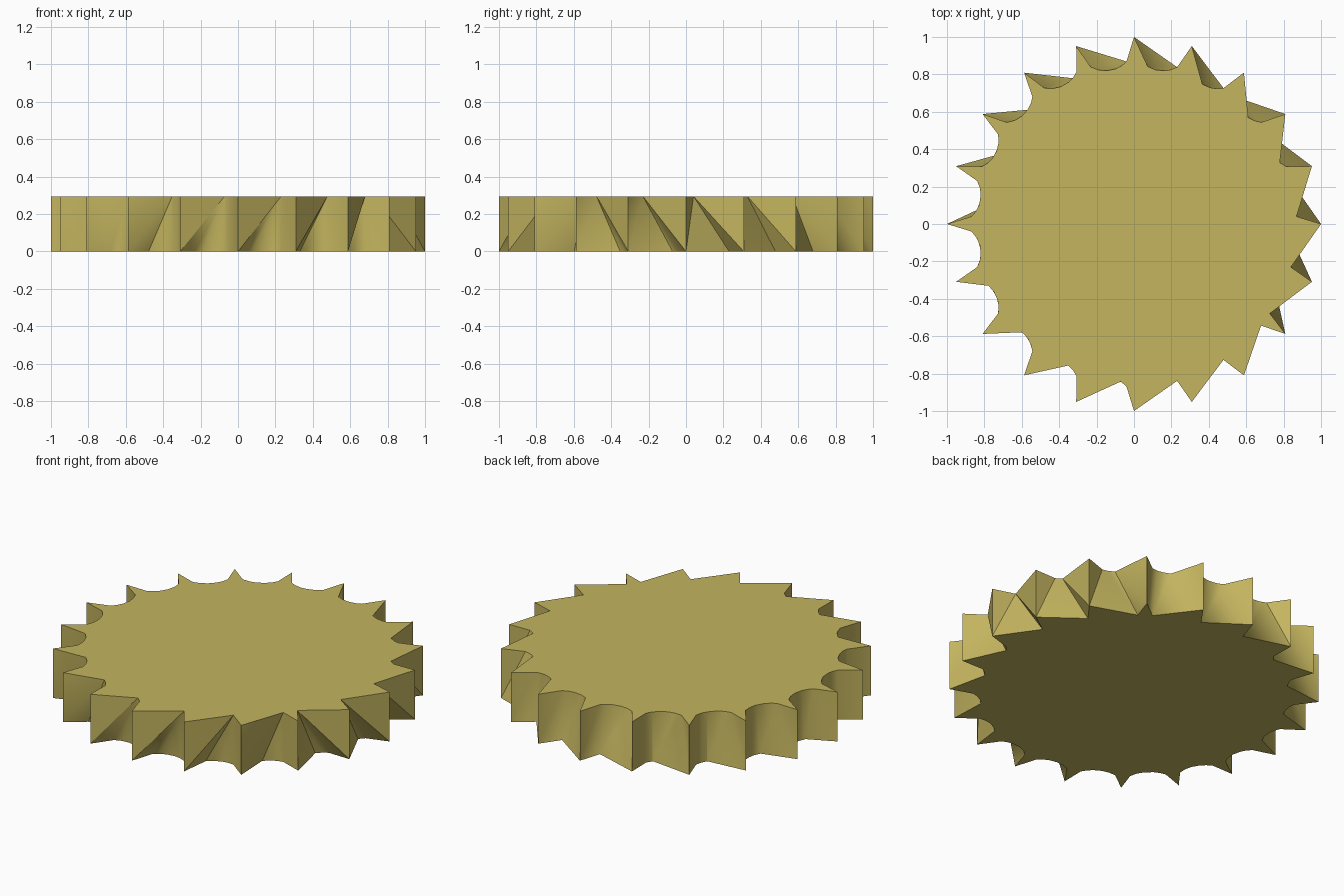
import bpy, bmesh, math

if "Cube" in bpy.data.objects:
    bpy.data.objects.remove(bpy.data.objects["Cube"])

TEETH, HEIGHT = 20, 0.295
STEP = 2 * math.pi / TEETH
HALF = math.sin(STEP / 2)      # scallop radius (half the tip spacing)
MID = math.cos(STEP / 2)       # distance of each scallop centre
GRID = [52, 65, 78, 96, 112, 128]           # scallop angles in degrees
LIMIT = [52, 52, 52, 67, 79, 95, 112, 128]  # how far each scallop is cut


def scallop(k):
    """Points of gap k: full arcs on one side, fading to skewed notches."""
    i = (k - 18) % TEETH
    mirrored = i >= TEETH // 2
    if mirrored:
        i = TEETH - 1 - i
    lim = LIMIT[min(i, len(LIMIT) - 1)]
    ts = [min(t, lim) for t in GRID]
    if mirrored:
        ts = [180 - t for t in reversed(ts)]
    return ts


def outline(bm, z, shift):
    """Closed ring of tip and scallop vertices; repeated points share one vertex."""
    ring = []
    for k in range(TEETH):
        ring.append(bm.verts.new((math.cos(k * STEP), math.sin(k * STEP), z)))
        a = (k + 0.5) * STEP
        last = None
        for t in scallop((k - shift) % TEETH):
            if t != last:
                r = math.radians(t)
                u, w = MID - HALF * math.sin(r), -HALF * math.cos(r)
                v = bm.verts.new((u * math.cos(a) - w * math.sin(a),
                                  u * math.sin(a) + w * math.cos(a), z))
                last = t
            ring.append(v)
    return ring


def unique(ring):
    return list(dict.fromkeys(ring))


bm = bmesh.new()
top = outline(bm, HEIGHT, 0)
bottom = outline(bm, 0, 5)     # lower outline is the same, turned a quarter

# caps
bm.faces.new(unique(top))
bm.faces.new(list(reversed(unique(bottom))))

# ruled wall between the two outlines
per = len(GRID) + 1
n = len(top)
for j in range(n):
    b0, b1, t0, t1 = bottom[j], bottom[(j + 1) % n], top[j], top[(j + 1) % n]
    if j % per == 0:
        tris = [(b0, b1, t1), (b0, t1, t0)]
    else:
        tris = [(b0, b1, t0), (b1, t1, t0)]
    for tri in tris:
        if len(set(tri)) == 3:
            bm.faces.new(tri)

mesh = bpy.data.meshes.new("scalloped_disc")
bm.to_mesh(mesh)
bm.free()
disc = bpy.data.objects.new("scalloped_disc", mesh)
bpy.context.collection.objects.link(disc)

# colour
mat = bpy.data.materials.new("brass_yellow")
mat.diffuse_color = (0.55, 0.46, 0.115, 1)
mat.use_nodes = True
mat.node_tree.nodes["Principled BSDF"].inputs["Base Color"].default_value = mat.diffuse_color
mesh.materials.append(mat)

# smooth scallops, sharp tips
bpy.context.view_layer.objects.active = disc
disc.select_set(True)
bpy.ops.object.shade_smooth_by_angle(angle=math.radians(35))
